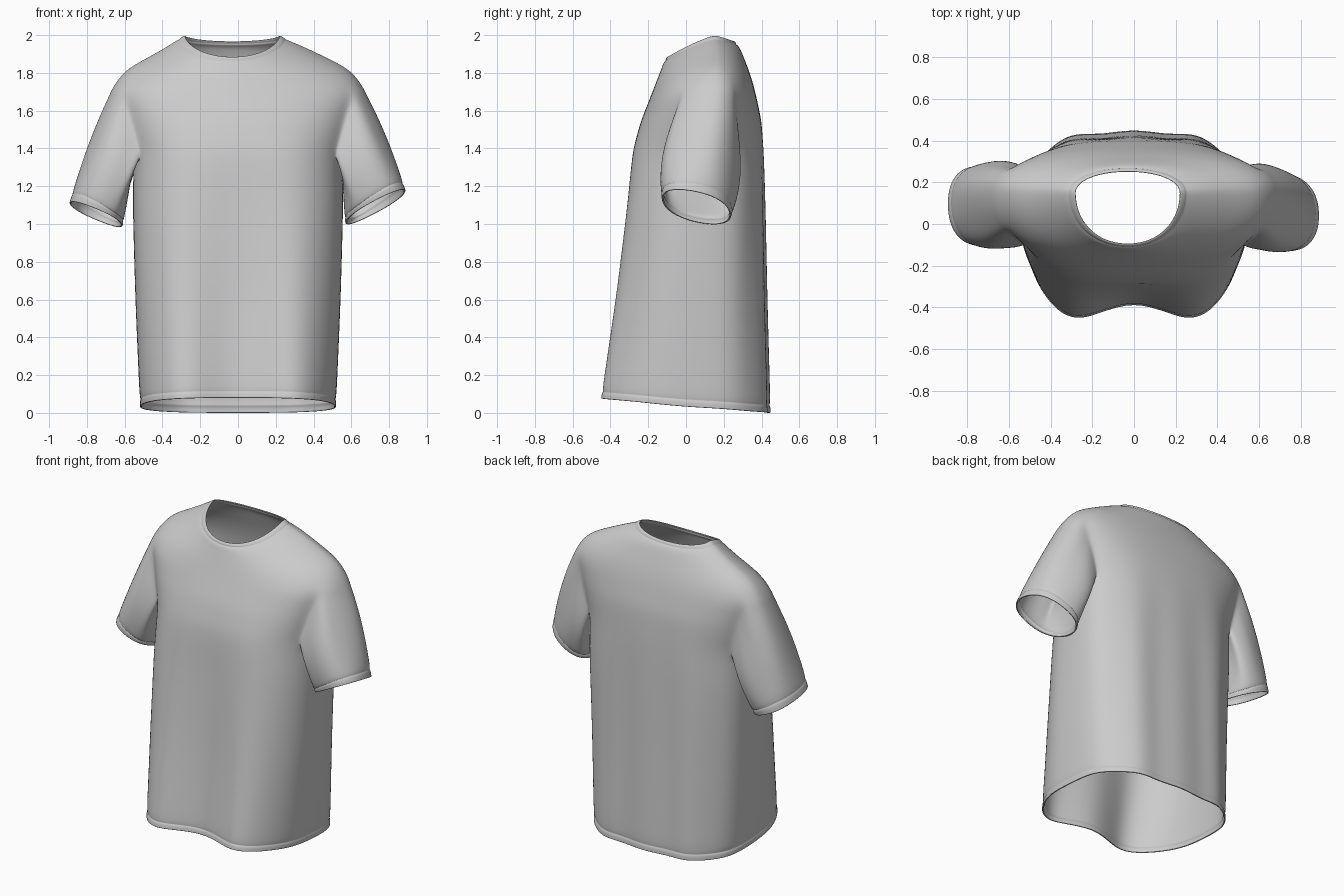
import bpy, bmesh, math
from mathutils import Vector

if "Cube" in bpy.data.objects:
    bpy.data.objects.remove(bpy.data.objects["Cube"])

COLS = 40      # vertices around the torso
HALF = 3       # armhole half width in columns

# Torso outline, hem to neck: front y, front z, side x, side y, side z, back y, back z
keys = [
    (-.43, .08, .52, .03, .03, .445, 0),           # hem
    (-.364, .6, .545, .04, .6, .428, .6),
    (-.31, 1.15, .56, .09, 1.15, .418, 1.15),
    (-.293, 1.37, .552, .11, 1.34, .412, 1.36),    # armpit
    (-.247, 1.53, .61, .13, 1.54, .4, 1.55),
    (-.19, 1.67, .668, .15, 1.72, .365, 1.71),     # shoulder seam
    (-.165, 1.735, .605, .155, 1.815, .342, 1.79),
    (-.126, 1.835, .37, .155, 1.936, .292, 1.92),
    (-.117, 1.86, .296, .15, 1.974, .276, 1.945),  # collar seam
    (-.1, 1.887, .252, .15, 2.002, .255, 1.97),    # neck edge
]
# Ring positions along the outline, tight at the hem and collar stitches
steps = [0, .012, .055, .068, .08, .4, 1, 1.5, 2, 3, 3.5, 4, 4.5, 5, 6, 6.5, 7, 8, 8.2, 8.4, 9]
STITCHES = (.068, 8.2)
ARMPIT, SHOULDER = steps.index(3), steps.index(5)


def ring_point(p, c):
    k = min(int(p), len(keys) - 2)
    fy, fz, sx, sy, sz, by, bz = (a + (b - a) * (p - k) for a, b in zip(keys[k], keys[k + 1]))
    if p in STITCHES:
        fy, sx, by = fy + .007, sx - .007, by - .007
    n = max(2.1, 3 - .13 * p)
    a = 2 * math.pi * c / COLS
    co, si = math.cos(a), math.sin(a)
    x = math.copysign(abs(co) ** (2 / n), co) * sx
    w = abs(si) ** (2 / n) if abs(si) > 1e-6 else 0
    ey, ez = (fy, fz) if si < 0 else (by, bz)
    y, z = sy + (ey - sy) * w, sz + (ez - sz) * w ** 1.25
    # Soft hanging folds, deepest at the hem
    fade = max(0, 1 - z / 1.6)
    if si < 0:
        y += .06 * fade * w * math.cos(2 * math.pi * x / .64)
    else:
        y += .012 * min(1, fade * 2) * w * math.cos(2 * math.pi * x / .3)
    # The neck sits slightly off centre
    return Vector((x - .03 * min(1, max(0, (p - 6.3) / 1.7)), y, z))


bm = bmesh.new()
grid = [[bm.verts.new(ring_point(p, c)) for c in range(COLS)] for p in steps]


def col(c, side):
    return c % COLS if side > 0 else (COLS // 2 - c) % COLS


# Torso faces, leaving both armholes open
right_gap = {c % COLS for c in range(-HALF, HALF)}
left_gap = {c + COLS // 2 for c in range(-HALF, HALF)}
for r in range(len(steps) - 1):
    for c in range(COLS):
        if ARMPIT <= r < SHOULDER and c in right_gap | left_gap:
            continue
        d = (c + 1) % COLS
        bm.faces.new((grid[r][c], grid[r][d], grid[r + 1][d], grid[r + 1][c]))


def sleeve(side, centre, across, depth):
    """Loft from the armhole loop to a tilted oval hem."""
    path = [(ARMPIT, -c) for c in range(HALF)]
    path += [(r, -HALF) for r in range(ARMPIT, SHOULDER)]
    path += [(SHOULDER, c) for c in range(-HALF, HALF)]
    path += [(r, HALF) for r in range(SHOULDER, ARMPIT, -1)]
    path += [(ARMPIT, c) for c in range(HALF, 0, -1)]
    loop = [grid[r][col(c, side)] for r, c in path]
    n = len(loop)
    mid = sum((v.co for v in loop), Vector()) / n
    centre, across, depth = Vector(centre), Vector(across), Vector(depth)
    start = [v.co.copy() for v in loop]
    prev = loop
    # Rings along the sleeve; the one at STITCH is pulled in
    STITCH = .925
    for t in (.07, .25, .5, .75, .915, STITCH, .935, .985, 1):
        inset = .035 if t == STITCH else .01 if t == .07 else 0
        ring = []
        for i in range(n):
            a = 2 * math.pi * i / n
            ca = math.copysign(abs(math.cos(a)) ** .88, math.cos(a))
            sa = math.copysign(abs(math.sin(a)) ** .88, math.sin(a))
            end = centre - across * ca - depth * sa
            p = start[i].lerp(end, t)
            core = mid.lerp(centre, t)
            bulge = math.sin(math.pi * t)
            p.y += (p.y - core.y) * .16 * bulge
            p.x += side * .012 * bulge * max(0, -math.cos(a))
            # Drapes running down the sleeve
            p += (p - core) * (.05 * bulge * math.sin(4 * a + .6) - inset)
            ring.append(bm.verts.new(p))
        for i in range(n):
            j = (i + 1) % n
            bm.faces.new((prev[i], prev[j], ring[j], ring[i]))
        prev = ring


sleeve(1, (.728, .055, 1.09), (.162, -.015, .085), (0, .185, -.035))
sleeve(-1, (-.752, .085, 1.05), (-.143, .01, .06), (0, .19, -.03))

bmesh.ops.recalc_face_normals(bm, faces=bm.faces)
mesh = bpy.data.meshes.new("shirt")
bm.to_mesh(mesh)
bm.free()
mesh.shade_smooth()
shirt = bpy.data.objects.new("shirt", mesh)
bpy.context.collection.objects.link(shirt)

# Cloth thickness and smoothing
thick = shirt.modifiers.new("thickness", 'SOLIDIFY')
thick.thickness = .01
thick.offset = -1
sub = shirt.modifiers.new("smooth", 'SUBSURF')
sub.levels = sub.render_levels = 2
